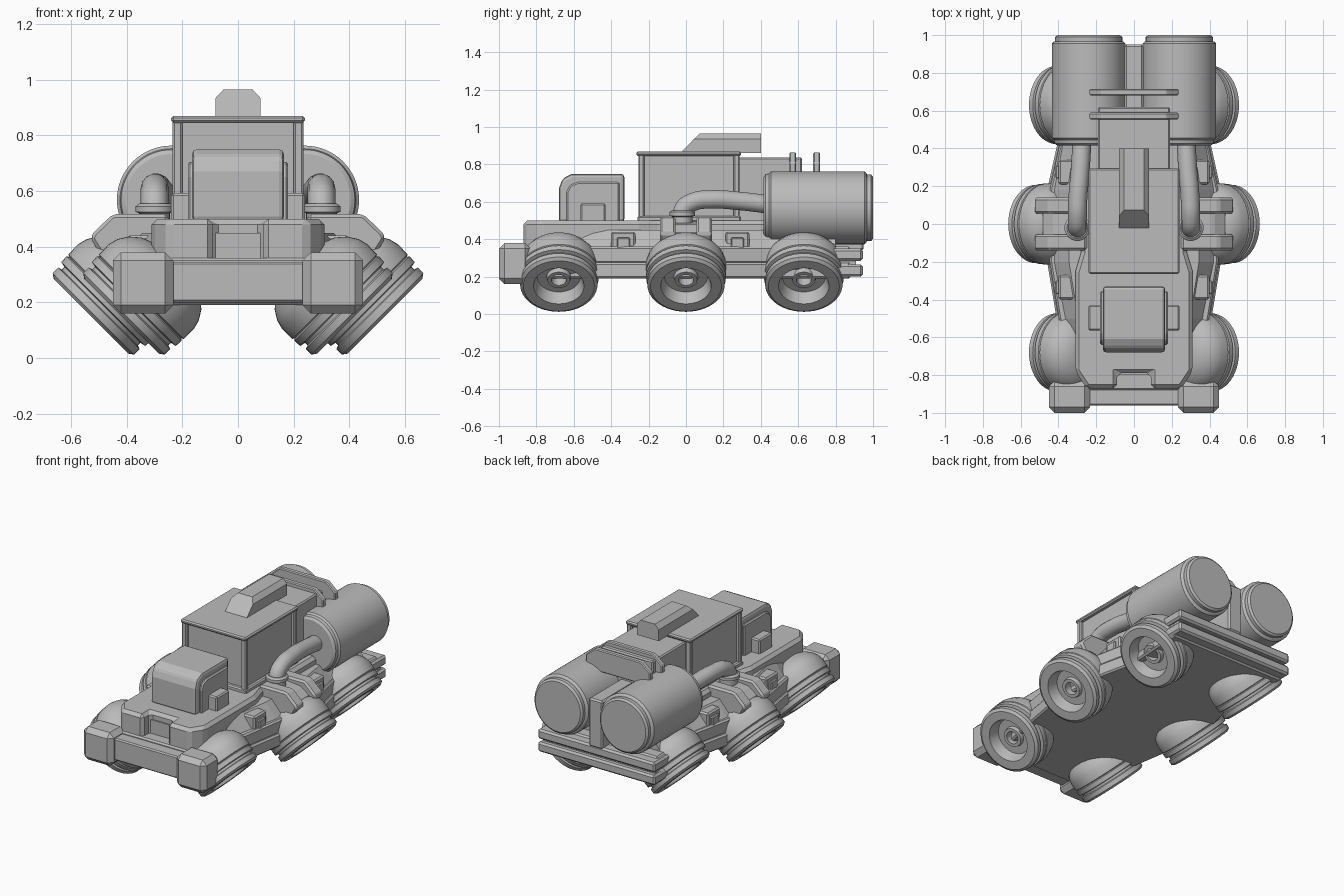
import bpy, bmesh, math
from mathutils import Matrix, Vector

if "Cube" in bpy.data.objects:
    bpy.data.objects.remove(bpy.data.objects["Cube"])

grey = bpy.data.materials.new("plain_grey")
grey.diffuse_color = (0.5, 0.5, 0.5, 1)
grey.use_nodes = True
grey.node_tree.nodes["Principled BSDF"].inputs["Base Color"].default_value = grey.diffuse_color


def finish(name, bm, bevel=0, mirror=False, segments=1):
    bmesh.ops.remove_doubles(bm, verts=bm.verts, dist=1e-5)
    bmesh.ops.recalc_face_normals(bm, faces=bm.faces)
    me = bpy.data.meshes.new(name)
    bm.to_mesh(me)
    bm.free()
    me.materials.append(grey)
    ob = bpy.data.objects.new(name, me)
    bpy.context.collection.objects.link(ob)
    if bevel:
        m = ob.modifiers.new("bevel", 'BEVEL')
        m.width, m.segments = bevel, segments
        m.limit_method, m.angle_limit = 'ANGLE', math.radians(30)
    if mirror:
        ob.modifiers.new("mirror", 'MIRROR')
    return ob


def prism(name, pts, axis, lo, hi, bevel=0, mirror=False, taper=1, segments=1):
    """Extrude a 2D outline along an axis; taper scales x at the far end."""
    place = {'x': lambda p, t: (t, p[0], p[1]),
             'y': lambda p, t: (p[0], t, p[1]),
             'z': lambda p, t: (p[0], p[1], t)}[axis]
    bm = bmesh.new()
    a = [bm.verts.new(place(p, lo)) for p in pts]
    b = [bm.verts.new(place((p[0] * taper, p[1]), hi)) for p in pts]
    bm.faces.new(a)
    bm.faces.new(b)
    n = len(pts)
    for i in range(n):
        bm.faces.new((a[i], a[(i + 1) % n], b[(i + 1) % n], b[i]))
    return finish(name, bm, bevel, mirror, segments)


def box(name, x, y, z, bevel=0, mirror=False, segments=1):
    pts = [(x[0], y[0]), (x[1], y[0]), (x[1], y[1]), (x[0], y[1])]
    return prism(name, pts, 'z', z[0], z[1], bevel, mirror, 1, segments)


def sym(half):
    """Close a right-hand outline with its mirror image."""
    return half + [(-x, y) for x, y in reversed(half)]


def lathe(name, profile, matrix, steps=48):
    """Spin (radius, height) about z, place it, and mirror it across x."""
    bm = bmesh.new()
    vs = [bm.verts.new((r, 0, t)) for r, t in profile]
    es = [bm.edges.new(p) for p in zip(vs, vs[1:])]
    bmesh.ops.spin(bm, geom=vs + es, cent=(0, 0, 0), axis=(0, 0, 1),
                   angle=math.tau, steps=steps, use_merge=True)
    bmesh.ops.transform(bm, matrix=matrix, verts=bm.verts)
    ob = finish(name, bm, mirror=True)
    bpy.ops.object.select_all(action='DESELECT')
    bpy.context.view_layer.objects.active = ob
    ob.select_set(True)
    bpy.ops.object.shade_smooth_by_angle(angle=math.radians(28))
    return ob


# chassis tray, sloping flanks and upper deck
outline = sym([(0.25, -0.88), (0.36, -0.72), (0.41, -0.5), (0.46, -0.2),
               (0.46, 0.18), (0.40, 0.45), (0.42, 0.88)])
prism("chassis_tray", outline, 'z', 0.19, 0.275, 0.01)
prism("chassis_band", [(x * 0.97, y) for x, y in outline], 'z', 0.27, 0.36, 0.01)
prism("sloping_flanks", sym([(0.27, -0.8), (0.37, -0.5), (0.43, -0.2),
                             (0.43, 0.18), (0.38, 0.45), (0.38, 0.8)]),
      'z', 0.35, 0.45, 0, False, 0.8)
prism("upper_deck", sym([(0.09, -0.79), (0.09, -0.87), (0.25, -0.87), (0.31, -0.78),
                         (0.31, -0.25), (0.28, -0.15), (0.28, 0.45), (0.2, 0.6)]),
      'z', 0.34, 0.5, 0.02)

# front bumper and chunky end blocks
box("front_bumper", (-0.26, 0.26), (-0.96, -0.8), (0.2, 0.345), 0.008)
box("bumper_block", (0.232, 0.45), (-1.0, -0.83), (0.16, 0.38), 0.03, True)

# rear bumper slats
for i, z in enumerate((0.2, 0.285)):
    box(f"rear_slat_{i}", (-0.43, 0.43), (0.78, 0.945), (z, z + 0.065), 0.012)
box("rear_slat_core", (-0.41, 0.41), (0.78, 0.91), (0.25, 0.3))

# tilted wheels with domed housings and recessed hubs
wheel = [(0, 0.1), (0.04, 0.1), (0.04, 0.045), (0.06, 0.045), (0.065, 0.07),
         (0.115, 0.07), (0.135, 0.0), (0.19, 0.0), (0.207, 0.012), (0.207, 0.04),
         (0.193, 0.045), (0.193, 0.058), (0.213, 0.062), (0.215, 0.09),
         (0.207, 0.095), (0.215, 0.10), (0.216, 0.15), (0.207, 0.185),
         (0.185, 0.22), (0.15, 0.25), (0.10, 0.27), (0, 0.275)]
for name, x, y in (("front", 0.418, -0.68), ("middle", 0.528, 0), ("rear", 0.418, 0.63)):
    lathe(name + "_wheels", wheel,
          Matrix.Translation((x, y, 0.15)) @ Matrix.Rotation(math.radians(-45), 4, 'Y'))

# middle wheel mounts: core and two ribs per side
prism("mount_core", [(0.2, 0.35), (0.45, 0.35), (0.49, 0.43), (0.42, 0.48), (0.2, 0.5)],
      'y', -0.07, 0.07, 0.01, True)
rib = [(0.25, 0.35), (0.48, 0.35), (0.53, 0.43), (0.52, 0.45), (0.45, 0.517), (0.25, 0.517)]
for i, y in enumerate((-0.14, 0.055)):
    prism(f"mount_rib_{i}", rib, 'y', y, y + 0.085, 0.012, True)

# small side latches
for i, y in enumerate((-0.4, 0.21)):
    box(f"side_latch_{i}", (0.3, 0.40), (y, y + 0.13), (0.35, 0.44), 0.01, True)
    box(f"latch_cover_{i}", (0.38, 0.415), (y + 0.03, y + 0.10), (0.35, 0.41), 0.006, True)

# rear tanks
tank = [(0, 0), (0.165, 0), (0.18, 0.01), (0.184, 0.03), (0.195, 0.04), (0.195, 0.54),
        (0.185, 0.55), (0.178, 0.552), (0.178, 0.575), (0.165, 0.585), (0, 0.585)]
lathe("tanks", tank, Matrix.Translation((0.24, 0.415, 0.568))
      @ Matrix.Rotation(math.radians(-90), 4, 'X'), 64)

# pipes from the mounts into the tanks, with base collars
lathe("pipe_collar", [(0, 0), (0.055, 0), (0.055, 0.07), (0.068, 0.075),
                      (0.068, 0.095), (0.055, 0.105), (0, 0.105)],
      Matrix.Translation((0.3, -0.02, 0.45)), 32)
path = [(0.30, -0.02, 0.48), (0.30, -0.015, 0.56), (0.30, 0.04, 0.60),
        (0.297, 0.14, 0.613), (0.285, 0.28, 0.605), (0.275, 0.45, 0.585)]
for side, s in (("right", 1), ("left", -1)):
    cu = bpy.data.curves.new(side + "_pipe", 'CURVE')
    cu.dimensions = '3D'
    cu.bevel_depth, cu.bevel_resolution, cu.use_fill_caps = 0.05, 5, True
    sp = cu.splines.new('BEZIER')
    sp.bezier_points.add(len(path) - 1)
    for bp, p in zip(sp.bezier_points, path):
        bp.co = (p[0] * s, p[1], p[2])
        bp.handle_left_type = bp.handle_right_type = 'AUTO'
    cu.materials.append(grey)
    bpy.context.collection.objects.link(bpy.data.objects.new(side + "_pipe", cu))

# cabin: recessed walls, corner posts, sill and roof
box("cabin_walls", (-0.215, 0.215), (-0.235, 0.27), (0.48, 0.86))
for i, y in enumerate((-0.255, 0.255)):
    box(f"cabin_post_{i}", (0.2, 0.235), (y, y + 0.032), (0.49, 0.86), 0.006, True)
box("cabin_sill", (-0.24, 0.24), (-0.26, 0.295), (0.49, 0.525), 0.008)
box("cabin_roof", (-0.24, 0.24), (-0.265, 0.295), (0.845, 0.87), 0.008)

# roof housing with sloping nose
hood = prism("roof_housing", sym([(0.08, 0.86), (0.08, 0.935), (0.052, 0.965)]),
             'y', -0.03, 0.4)
for v in hood.data.vertices:
    if v.co.y < 0:
        v.co.y += max(0, v.co.z - 0.87) * 1.1

# engine block behind the cabin and the two tank straps
box("engine_block", (-0.19, 0.19), (0.27, 0.62), (0.48, 0.838), 0.008)
box("tank_spacer", (-0.05, 0.05), (0.6, 0.95), (0.34, 0.66), 0.01)
strap = sym([(0.235, 0.72), (0.235, 0.81), (0.17, 0.865)])
for i, y in enumerate((0.553, 0.68)):
    prism(f"tank_strap_{i}", strap, 'y', y, y + 0.036, 0.006)

# rounded front pod with cheeks and side boxes
pod = [(-0.33, 0.49), (-0.68, 0.49), (-0.68, 0.67), (-0.66, 0.725), (-0.61, 0.75),
       (-0.33, 0.75)]
prism("front_pod", pod, 'x', -0.165, 0.165, 0.018, False, 1, 2)
cheek = [(-0.355, 0.49), (-0.64, 0.49), (-0.64, 0.65), (-0.62, 0.69), (-0.58, 0.705),
         (-0.355, 0.705)]
prism("pod_cheeks", cheek, 'x', -0.18, 0.18, 0.008)
box("pod_side_box", (0.16, 0.24), (-0.565, -0.43), (0.49, 0.592), 0.008, True)
